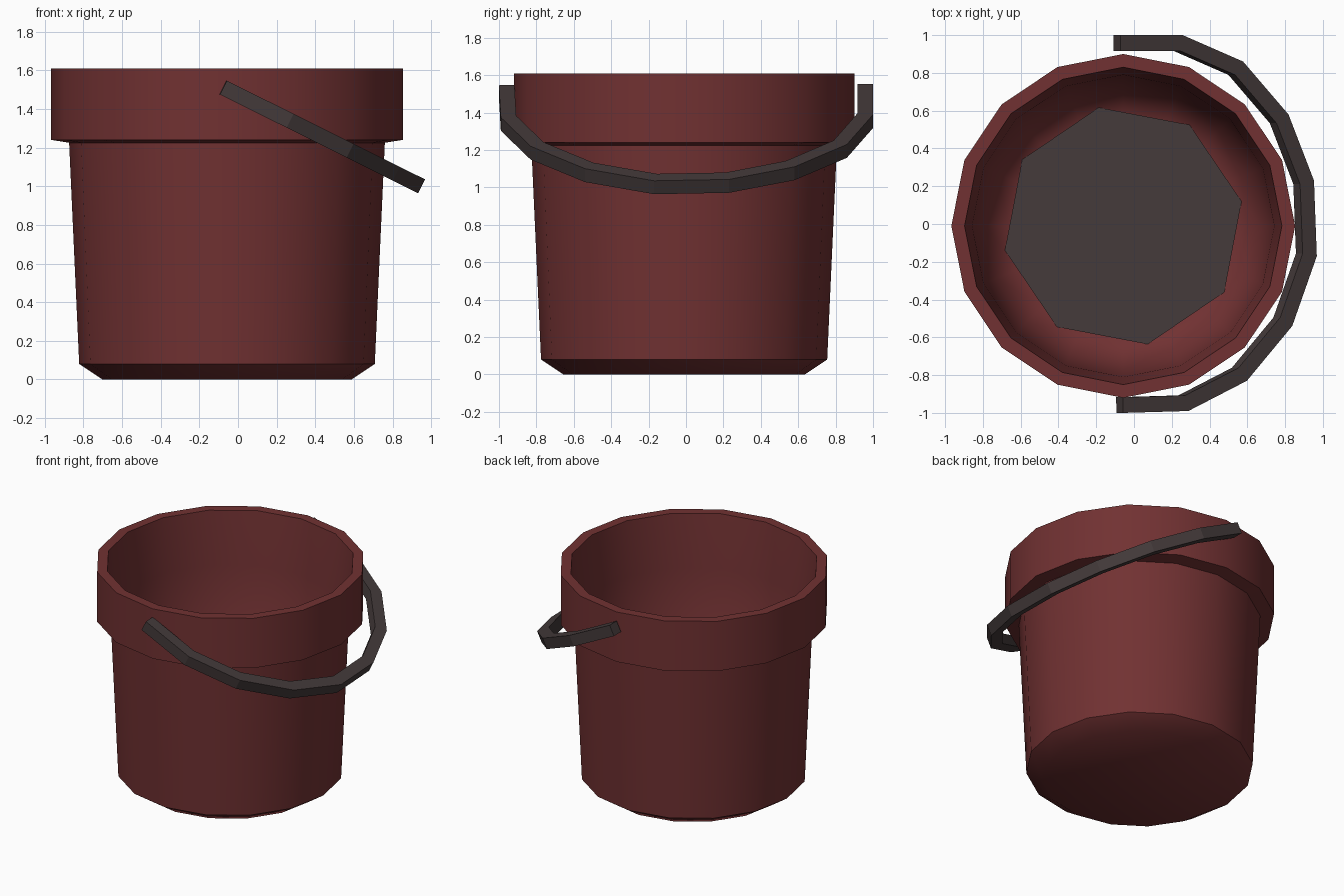
import bpy, bmesh, math
from mathutils import Vector

if "Cube" in bpy.data.objects:
    bpy.data.objects.remove(bpy.data.objects["Cube"])

CX, CY = -0.057, -0.01   # bucket axis


def material(name, rgb):
    m = bpy.data.materials.new(name)
    m.diffuse_color = (*rgb, 1)
    m.use_nodes = True
    m.node_tree.nodes["Principled BSDF"].inputs["Base Color"].default_value = m.diffuse_color
    return m


red = material("dark_red", (0.165, 0.031, 0.032))
grey = material("charcoal", (0.058, 0.043, 0.043))


def finish(name, bm, mat, smooth=None):
    bmesh.ops.recalc_face_normals(bm, faces=bm.faces)
    me = bpy.data.meshes.new(name)
    bm.to_mesh(me)
    bm.free()
    me.materials.append(mat)
    if smooth:
        me.shade_smooth()
        me.set_sharp_from_angle(angle=math.radians(smooth))
    ob = bpy.data.objects.new(name, me)
    bpy.context.collection.objects.link(ob)
    return ob


def ring(bm, r, z, n, turn=0.0):
    return [bm.verts.new((CX + r * math.cos(turn + math.tau * i / n),
                          CY + r * math.sin(turn + math.tau * i / n), z))
            for i in range(n)]


def bridge(bm, a, b):
    n = len(a)
    for i in range(n):
        j = (i + 1) % n
        bm.faces.new((a[i], a[j], b[j], b[i]))


# Bucket: outer wall, rim collar and inner wall as one lathed profile
profile = [(0.645, 0), (0.765, 0.08), (0.817, 1.225), (0.91, 1.24), (0.91, 1.61),
           (0.84, 1.61), (0.80, 1.22), (0.73, 0.14), (0.60, 0.04)]
bm = bmesh.new()
rings = [ring(bm, r, z, 16) for r, z in profile]
for a, b in zip(rings, rings[1:]):
    bridge(bm, a, b)
bm.faces.new(rings[0])
bm.faces.new(rings[-1])
finish("bucket", bm, red, 50)

# Eight-sided floor plate inside
bm = bmesh.new()
bm.faces.new(ring(bm, 0.64, 0.08, 8, math.radians(11.7)))
floor = finish("inner_floor", bm, grey)
if floor.data.polygons[0].normal.z < 0:
    floor.data.flip_normals()

# Handle: square bar along a tilted half loop, given by its outer edge (x, y)
outer = [(-0.09, 1.0), (0.24, 1.0), (0.56, 0.86), (0.80, 0.58), (0.935, 0.23),
         (0.95, -0.17), (0.82, -0.54), (0.58, -0.83), (0.27, -0.99), (-0.075, -1.0)]
along = Vector((0.895, 0, -0.446))
up = Vector((0.446, 0, 0.895))
origin = Vector((-0.07, 0, 1.508))
pts = [Vector(((x + 0.07) / along.x, y)) for x, y in outer]
WIDTH, THICK = 0.083, 0.08


def inward(a, b):
    d = (b - a).normalized()
    return Vector((d.y, -d.x))


bm = bmesh.new()
sections = []
for i, p in enumerate(pts):
    n1 = inward(pts[max(i - 1, 0)], pts[max(i, 1)])
    n2 = inward(pts[min(i, len(pts) - 2)], pts[min(i + 1, len(pts) - 1)])
    mitre = (n1 + n2).normalized()
    q = p + mitre * WIDTH / mitre.dot(n1)
    q2 = q if (q.y * p.y < p.y * p.y) else p - (q - p)   # stay inside the loop
    sections.append([bm.verts.new(origin + along * v.x + Vector((0, v.y, 0)) + up * s * THICK / 2)
                     for v, s in ((p, 1), (q2, 1), (q2, -1), (p, -1))])
for a, b in zip(sections, sections[1:]):
    bridge(bm, a, b)
bm.faces.new(sections[0])
bm.faces.new(sections[-1])
finish("handle", bm, grey)
